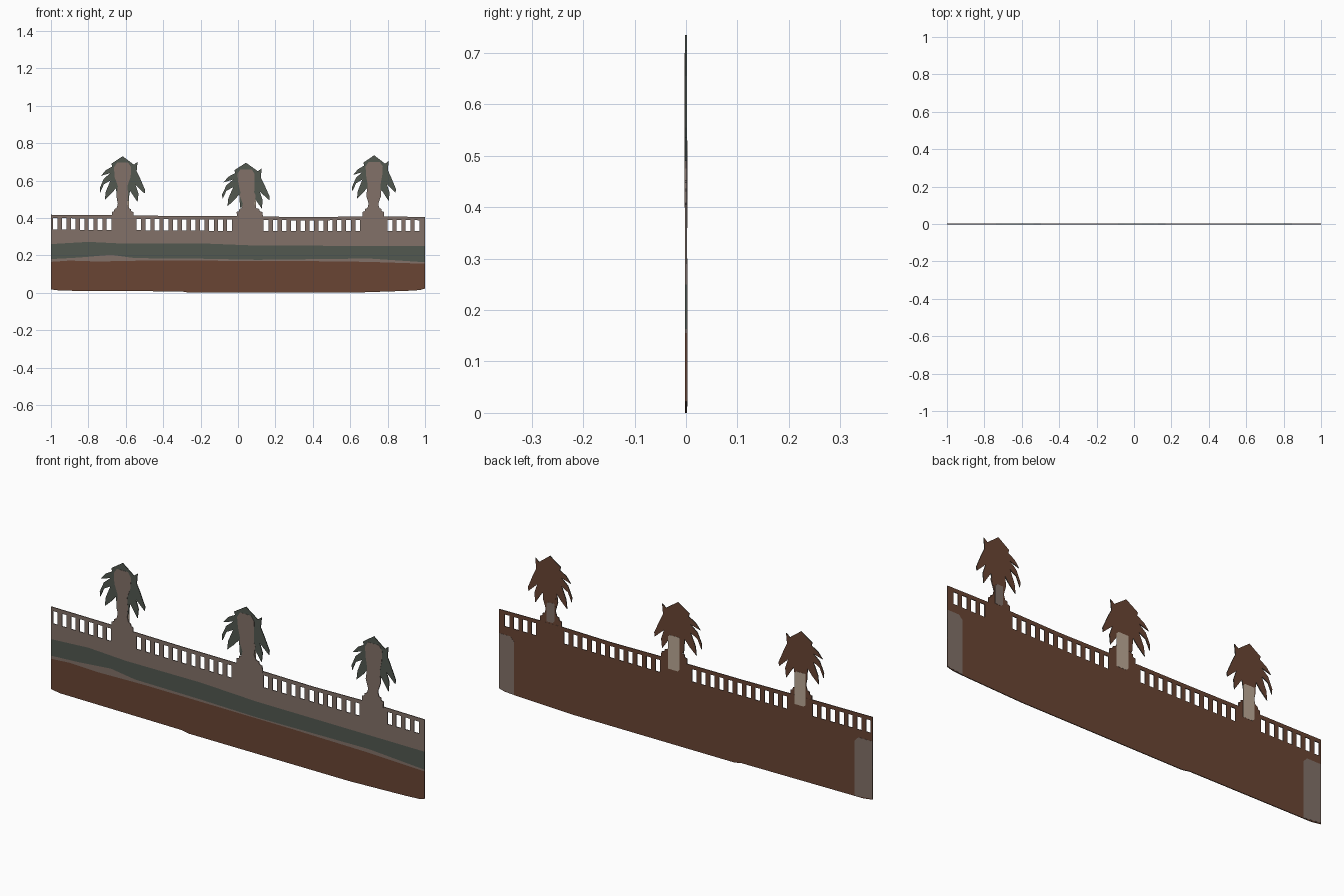
import bpy, bmesh

if "Cube" in bpy.data.objects:
    bpy.data.objects.remove(bpy.data.objects["Cube"])

T = 0.002  # half thickness of the cut-out sheet


def material(name, r, g, b):
    lin = [(c / 255 / 12.92) if c < 10 else ((c / 255 + 0.055) / 1.055) ** 2.4 for c in (r, g, b)]
    m = bpy.data.materials.new(name)
    m.diffuse_color = (*lin, 1)
    m.use_nodes = True
    m.node_tree.nodes["Principled BSDF"].inputs["Base Color"].default_value = m.diffuse_color
    return m


MATS = [material("brown_earth", 106, 69, 52), material("taupe_stone", 130, 113, 104),
        material("dark_green", 82, 88, 80), material("pale_tan", 188, 169, 150)]
BROWN, TAUPE, GREEN, TAN = range(4)


def finish(name, bm, depth, back):
    """Extrude flat faces backwards, then colour the rear faces."""
    geo = bmesh.ops.extrude_face_region(bm, geom=bm.faces[:])["geom"]
    verts = [v for v in geo if isinstance(v, bmesh.types.BMVert)]
    bmesh.ops.translate(bm, verts=verts, vec=(0, depth, 0))
    bmesh.ops.recalc_face_normals(bm, faces=bm.faces[:])
    for f in bm.faces:
        if f.normal.y > 0.5:
            f.material_index = back
    bmesh.ops.triangulate(bm, faces=[f for f in bm.faces if len(f.verts) > 4])
    me = bpy.data.meshes.new(name)
    bm.to_mesh(me)
    bm.free()
    for m in MATS:
        me.materials.append(m)
    ob = bpy.data.objects.new(name, me)
    bpy.context.collection.objects.link(ob)


def plate(name, pts, y, depth, front, back):
    bm = bmesh.new()
    f = bm.faces.new([bm.verts.new((x, y, z)) for x, z in pts])
    f.material_index = front
    finish(name, bm, depth, back)


def lerp(table, x):
    for (x0, z0), (x1, z1) in zip(table, table[1:]):
        if x <= x1:
            return z0 + (z1 - z0) * (x - x0) / (x1 - x0)
    return table[-1][1]


# Wall: wavy horizontal layers, from the bottom edge to the top edge
top = [(-1, .417), (-.7, .415), (-.3, .41), (0, .409), (.4, .404), (.7, .409), (1, .405)]
layers = [
    [(-1, .018), (-.95, .011), (-.3, .007), (-.26, 0), (.6, 0), (.9, .01), (.97, .014), (1, .022)],
    [(-1, .165), (-.9, .172), (-.75, .167), (-.5, .172), (.3, .17), (.7, .165), (1, .155)],
    [(-1, .18), (-.85, .188), (-.68, .203), (-.55, .185), (-.2, .182), (.1, .176), (.7, .183), (1, .163)],
    [(-1, .26), (-.8, .272), (-.6, .262), (-.2, .264), (.1, .252), (1, .25)],
    [(-1, .338), (0, .33), (1, .33)],
    [(x, z - .018) for x, z in top],
    top]
row_mat = [BROWN, TAUPE, GREEN, TAUPE, TAUPE, TAUPE]
holes = []
for first, last, n in ((-.977, -.69, 7), (-.53, -.045, 11), (.15, .64, 11), (.813, .957, 4)):
    holes += [first + (last - first) * i / (n - 1) for i in range(n)]
HW = 0.0125
xs = sorted({round(x, 4) for lay in layers for x, _ in lay}
            | {round(h + s * HW, 4) for h in holes for s in (-1, 1)})
bm = bmesh.new()
grid = [[bm.verts.new((x, -T, lerp(lay, x))) for lay in layers] for x in xs]
for i in range(len(xs) - 1):
    mid = (xs[i] + xs[i + 1]) / 2
    for j in range(6):
        if j == 4 and any(abs(mid - h) < HW for h in holes):
            continue  # balustrade opening
        f = bm.faces.new((grid[i][j], grid[i + 1][j], grid[i + 1][j + 1], grid[i][j + 1]))
        f.material_index = row_mat[j]
finish("balustrade_wall", bm, 2 * T, BROWN)

# Stone patches on the rear ends of the wall
for s, w, h in ((-1, .095, .30), (1, .08, .29)):
    plate("rear_end_patch", [(s, .022), (s * (1 - w), .012), (s * (1 - w), h - .02),
                             (s * (1.02 - w), h), (s, h)], T, .0008, TAUPE, TAUPE)

# Palm crown outline, offsets from its peak in hundredths
crown = [(0, 0), (6, -4.5), (8, -3), (7.5, -8), (9, -11), (12, -18), (11.8, -20), (7, -15.5),
         (8.5, -20), (8, -24.5), (4, -18.5), (3, -24), (-3, -24), (-3.5, -17), (-6, -20),
         (-9.5, -23.3), (-9, -19), (-6.5, -13), (-10, -15), (-12, -19.5), (-12.2, -17),
         (-10, -12), (-6.5, -9), (-11.5, -10.5), (-9, -7.5), (-5.5, -5.5), (-6, -4)]
# Trunk half widths by height, wide steps at the base
trunk = [(.06, .40), (.06, .432), (.048, .436), (.046, .448), (.034, .452), (.027, .475)]

palms = [(-.617, .73, -.617, 1.0, .03), (.043, .695, .065, 1.05, .043), (.728, .735, .722, .97, .04)]
for cx, peak, base, k, w in palms:
    plate("palm_crown", [(cx + x * .01 * k, peak + z * .01) for x, z in crown],
          -T, 2 * T, GREEN, BROWN)
    prof = [(hw * (1.15 if w > .042 else .95), z) for hw, z in trunk]
    prof += [(w, .52), (w * .85, peak - .16), (.043, peak - .11), (.046, peak - .06), (.03, peak - .035)]
    mid = [base + (cx - base) * min(1, (z - .4) / .2) for _, z in prof]
    right = [(m + h, z) for m, (h, z) in zip(mid, prof)]
    left = [(m - h, z) for m, (h, z) in zip(mid, prof)]
    plate("palm_trunk", right + left[::-1], -T - .0008, 2 * T + .0004, TAUPE, BROWN)

# Patches on the rear of the trunks
for x0, x1, z0, z1, c in ((-.642, -.583, .37, .53, TAN), (.033, .095, .36, .525, TAN),
                          (.703, .745, .415, .51, TAUPE)):
    plate("rear_trunk_patch", [(x0, z0 + .01), (x0 + .01, z0), (x1, z0), (x1, z1 - .01),
                               (x1 - .01, z1), (x0, z1)], T, .0008, c, c)
